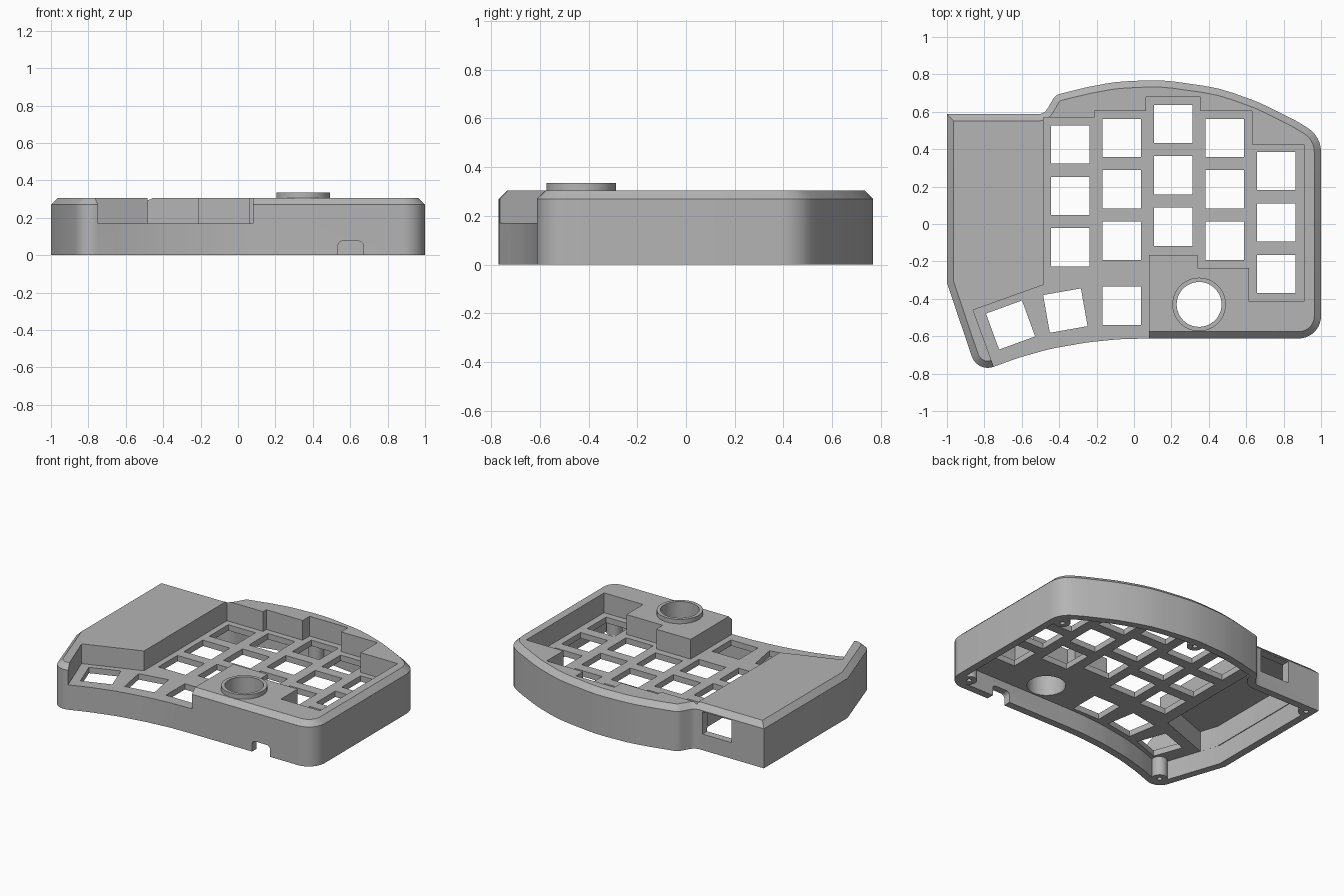
import bpy, bmesh, math
from mathutils import Vector, Matrix

if "Cube" in bpy.data.objects:
    bpy.data.objects.remove(bpy.data.objects["Cube"])

PLATE_TOP, PLATE_BOTTOM, SHOULDER, TOP = 0.17, 0.13, 0.27, 0.305

grey = bpy.data.materials.new("case grey")
grey.use_nodes = True
colour = (0.46, 0.46, 0.46, 1)
grey.diffuse_color = colour
grey.node_tree.nodes["Principled BSDF"].inputs["Base Color"].default_value = colour


def rounded(corners):
    """Turn (x, y, radius) corners into a filleted outline."""
    out = []
    for i, (x, y, r) in enumerate(corners):
        p = Vector((x, y))
        a = (Vector(corners[i - 1][:2]) - p).normalized()
        b = (Vector(corners[(i + 1) % len(corners)][:2]) - p).normalized()
        if r == 0:
            out.append(p)
            continue
        half = a.angle(b) / 2
        centre = p + (a + b).normalized() * r / math.sin(half)
        start = p + a * r / math.tan(half) - centre
        sweep = start.angle_signed(p + b * r / math.tan(half) - centre)
        steps = max(2, math.ceil(abs(sweep) / math.radians(10)))
        for k in range(steps + 1):
            out.append(centre + Matrix.Rotation(-sweep * k / steps, 2) @ start)
    return out


def inset(points, d):
    """Move a counter-clockwise outline inwards by d."""
    out = []
    for i, p in enumerate(points):
        a = (p - points[i - 1]).normalized()
        b = (points[(i + 1) % len(points)] - p).normalized()
        na, nb = Vector((-a.y, a.x)), Vector((-b.y, b.x))
        out.append(p + (na + nb) * d / (1 + na.dot(nb)))
    return out


def loft(name, rings):
    """Closed solid through (outline, height) rings."""
    bm = bmesh.new()
    loops = [[bm.verts.new((p[0], p[1], z)) for p in pts] for pts, z in rings]
    for low, high in zip(loops, loops[1:]):
        for i in range(len(low)):
            bm.faces.new((low[i - 1], low[i], high[i], high[i - 1]))
    bm.faces.new(loops[0][::-1])
    bm.faces.new(loops[-1])
    bmesh.ops.recalc_face_normals(bm, faces=bm.faces)
    mesh = bpy.data.meshes.new(name)
    bm.to_mesh(mesh)
    bm.free()
    mesh.materials.append(grey)
    ob = bpy.data.objects.new(name, mesh)
    bpy.context.collection.objects.link(ob)
    return ob


def prism(name, pts, z0, z1):
    return loft(name, [(pts, z0), (pts, z1)])


def rectangle(x, y, w, h, turn=0):
    spin = Matrix.Rotation(math.radians(turn), 2)
    return [Vector((x, y)) + spin @ Vector((sx * w / 2, sy * h / 2))
            for sx, sy in ((-1, -1), (1, -1), (1, 1), (-1, 1))]


def circle(x, y, r, n=48):
    return [Vector((x + r * math.cos(t * math.tau / n), y + r * math.sin(t * math.tau / n)))
            for t in range(n)]


def combine(target, tool, operation="DIFFERENCE"):
    tool.hide_render = True
    mod = target.modifiers.new("combine", "BOOLEAN")
    mod.operation, mod.solver, mod.object = operation, "EXACT", tool
    bpy.context.view_layer.objects.active = target
    bpy.ops.object.modifier_apply(modifier=mod.name)
    bpy.data.objects.remove(tool)


# Outer shell with a chamfered top edge
outline = rounded([
    (-1, -0.315, 0), (-0.838, -0.795, 0.09), (-0.62, -0.716, 0.8), (-0.45, -0.668, 0.8),
    (-0.25, -0.633, 0.8), (-0.08, -0.616, 0.8), (0.08, -0.612, 0), (1, -0.612, 0.12),
    (1, 0.47, 0.15), (0.87, 0.55, 0.6), (0.67, 0.65, 0.8), (0.457, 0.727, 0.8),
    (0.14, 0.772, 0.8), (-0.1, 0.76, 0.8), (-0.25, 0.732, 0.8), (-0.42, 0.69, 0.06),
    (-0.48, 0.587, 0.06), (-1, 0.587, 0)])
case = loft("keyboard_case", [(outline, 0), (outline, SHOULDER), (inset(outline, 0.036), TOP)])

# Stepped key tray, open at the thumb side
tray = [(-0.483, 0.57), (-0.21, 0.57), (-0.21, 0.605), (0.065, 0.605), (0.065, 0.68),
        (0.355, 0.68), (0.355, 0.605), (0.63, 0.605), (0.63, 0.425), (0.91, 0.425),
        (0.91, -0.415), (0.615, -0.415), (0.615, -0.235), (0.34, -0.235), (0.34, -0.165),
        (0.08, -0.165), (0.08, -0.9), (-0.7, -0.9), (-0.86, -0.46), (-0.483, -0.325)]
combine(case, prism("tray_cutter", tray[::-1], PLATE_TOP, 0.6))

# Hollow underside, leaving round screw bosses by the wall
screws = [(0.9, -0.515), (0.915, 0.4), (0.1, 0.705), (-0.945, 0.53), (-0.785, -0.69)]
cavity = prism("cavity_cutter", inset(outline, 0.05), -0.1, PLATE_BOTTOM)
for x, y in screws:
    combine(cavity, prism("boss", circle(x, y, 0.05, 24), -0.2, 0.3))
combine(case, cavity)
for x, y in screws:
    combine(case, prism("screw_cutter", circle(x, y, 0.016, 16), -0.1, 0.08))

# Taller pocket for the controller
pocket = [(-0.945, 0.53), (-0.945, -0.32), (-0.905, -0.44), (-0.525, -0.3), (-0.525, 0.53)]
boss = prism("boss", circle(*screws[3], 0.05, 24), -0.2, 0.5)
pocket_cutter = prism("pocket_cutter", pocket, 0.05, SHOULDER)
combine(pocket_cutter, boss)
combine(case, pocket_cutter)

# Key openings: straight columns and a fanned thumb row
KEY, PITCH = 0.205, 0.275
keys = [(x, top - row * PITCH, 0)
        for x, top in ((-0.34, 0.425), (-0.065, 0.46), (0.21, 0.535), (0.485, 0.46), (0.76, 0.283))
        for row in range(3)]
keys += [(-0.065, -0.437, 0), (-0.367, -0.463, 10), (-0.66, -0.54, 20)]
for x, y, turn in keys:
    combine(case, prism("key_cutter", rectangle(x, y, KEY, KEY, turn), 0.1, 0.22))

# Raised dial collar with a through hole
dial = (0.348, -0.43)
combine(case, prism("dial_collar", circle(*dial, 0.143), 0.2, 0.335), "UNION")
combine(case, prism("dial_cutter", circle(*dial, 0.12), -0.1, 0.5))

# Cable notch in the front wall
notch = prism("notch_cutter", rounded([(0.535, -0.1, 0), (0.67, -0.1, 0),
                                       (0.67, 0.075, 0.025), (0.535, 0.075, 0.025)]), 0.5, 0.7)
notch.data.transform(Matrix.Rotation(math.pi / 2, 4, "X"))
combine(case, notch)

# Connector window in the back wall
combine(case, prism("port_cutter", rectangle(-0.645, 0.6, 0.22, 0.2), 0.11, 0.262))

# Smooth curved walls, crisp edges
bpy.ops.object.select_all(action="DESELECT")
case.select_set(True)
bpy.context.view_layer.objects.active = case
bpy.ops.object.shade_smooth_by_angle(angle=math.radians(25))
